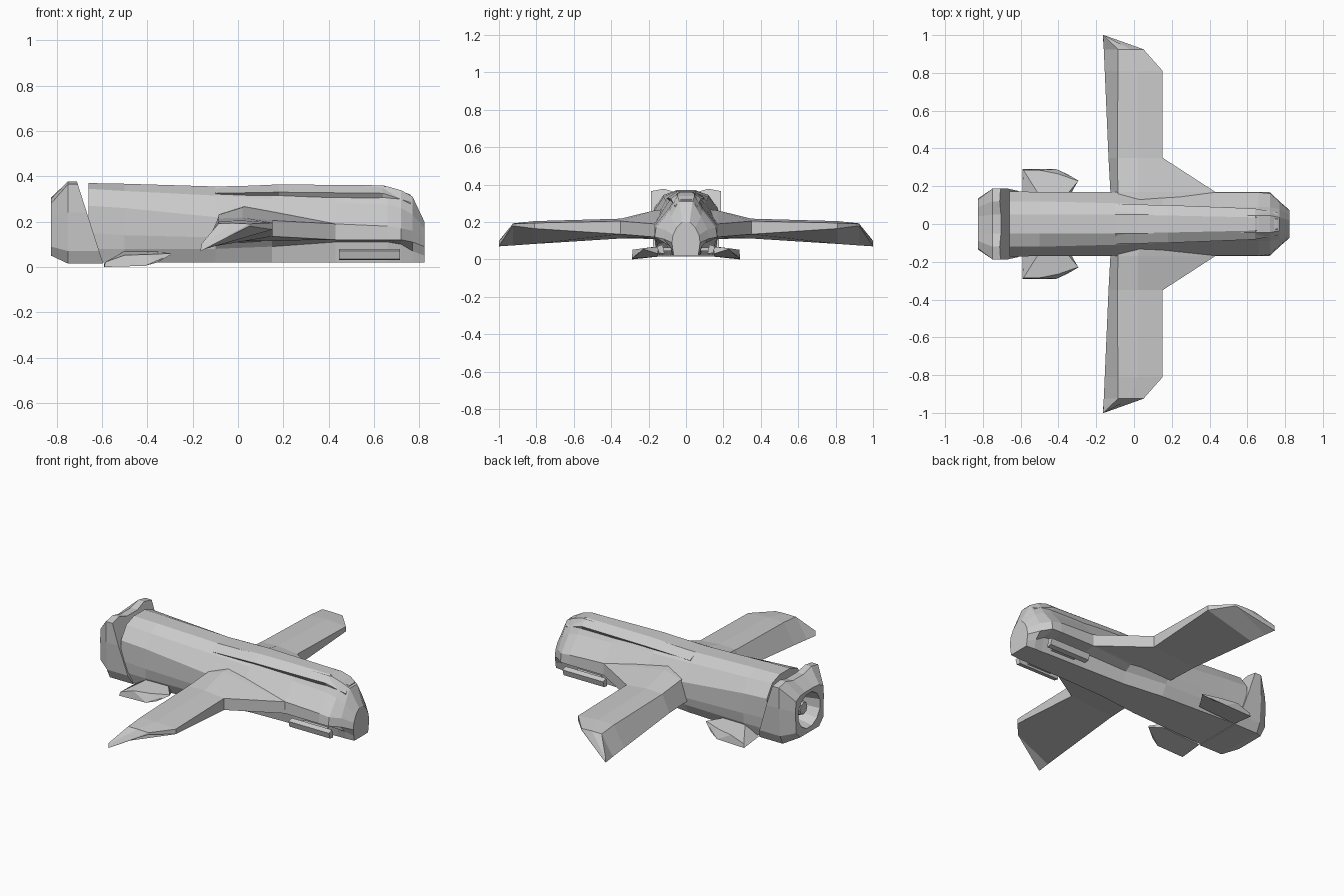
import bpy, bmesh, math


def loft(name, rings, mirror=False):
    """Skin a list of equal-length point rings, cap the ends, optionally mirror over y."""
    bm = bmesh.new()
    vs = [[bm.verts.new(p) for p in r] for r in rings]
    n = len(rings[0])
    for a, b in zip(vs, vs[1:]):
        for i in range(n):
            j = (i + 1) % n
            bm.faces.new((a[i], a[j], b[j], b[i]))
    bm.faces.new(vs[0])
    bm.faces.new(vs[-1])
    bmesh.ops.remove_doubles(bm, verts=bm.verts, dist=0.0005)
    bmesh.ops.recalc_face_normals(bm, faces=bm.faces)
    me = bpy.data.meshes.new(name)
    bm.to_mesh(me)
    bm.free()
    ob = bpy.data.objects.new(name, me)
    bpy.context.collection.objects.link(ob)
    if mirror:
        m = ob.modifiers.new("Mirror", "MIRROR")
        m.use_axis = (False, True, False)
        m.use_mirror_merge = False
    return ob


def ring(x, half, shear=0.0):
    """Full cross-section at x from a half profile (y, z) running bottom to top."""
    pts = half + [(-y, z) for y, z in reversed(half)]
    return [(x - shear * z, y, z) for y, z in pts]


# Fuselage: belly edge, lower side, chine, upper side, shoulder, spine edge
loft("fuselage", [
    ring(-0.66, [(.15, .02), (.165, .08), (.172, .15), (.172, .27), (.12, .345), (.05, .37)]),
    ring(-0.50, [(.14, .02), (.165, .08), (.170, .14), (.170, .26), (.12, .335), (.05, .367)]),
    ring(-0.10, [(.12, .02), (.155, .08), (.170, .13), (.168, .22), (.11, .315), (.05, .355)]),
    ring(0.15, [(.09, .02), (.11, .09), (.170, .125), (.168, .20), (.10, .30), (.05, .360)]),
    ring(0.43, [(.08, .02), (.09, .11), (.170, .12), (.168, .19), (.09, .285), (.045, .356)]),
    ring(0.66, [(.075, .02), (.09, .11), (.170, .12), (.168, .18), (.09, .275), (.045, .355)]),
    ring(0.72, [(.07, .02), (.09, .10), (.168, .12), (.160, .17), (.09, .26), (.045, .338)]),
    ring(0.77, [(.07, .02), (.085, .07), (.120, .11), (.115, .16), (.08, .23), (.035, .310)]),
    ring(0.822, [(.065, .02), (.07, .05), (.075, .09), (.070, .13), (.05, .17), (.02, .20)]),
])

# Raised fairing along the back
loft("dorsal_fairing", [
    ring(-0.10, [(.09, .315), (.105, .325), (.05, .352)]),
    ring(0.18, [(.08, .31), (.100, .330), (.045, .364)]),
    ring(0.64, [(.07, .30), (.082, .325), (.035, .360)]),
    ring(0.76, [(.05, .25), (.060, .285), (.025, .320)]),
])

# Tail collar with a sloping front edge, raised top corners and a hollow nozzle
collar = [(.15, .015), (.175, .07), (.187, .24), (.187, .365), (.12, .378), (.05, .358)]
rear = [(.09, .05), (.13, .09), (.135, .22), (.13, .28), (.09, .30), (.04, .305)]


def hole(r):
    return [(r * math.sin(math.radians(15 + 30 * i)),
             .18 - r * math.cos(math.radians(15 + 30 * i))) for i in range(6)]


loft("tail_collar", [
    ring(-0.59, collar, 0.32),
    ring(-0.75, collar),
    ring(-0.825, rear),
    ring(-0.822, hole(.105)),
    ring(-0.72, hole(.085)),
])

# Engine core inside the nozzle
bpy.ops.mesh.primitive_cone_add(vertices=8, radius1=.065, radius2=.035, depth=.07,
                                location=(-0.75, 0, .18), rotation=(0, -math.pi / 2, 0))
bpy.context.object.name = "engine_core"

# Wings: leading edge top/bottom, two crown points, drooped trailing edge
wing = [
    (.12, [(.46, .19), (.46, .12), (-.11, .10), (-.08, .235), (.03, .268)]),
    (.17, [(.43, .19), (.43, .12), (-.125, .11), (-.085, .23), (.02, .262)]),
    (.35, [(.152, .205), (.152, .135), (-.135, .112), (-.088, .214), (.02, .218)]),
    (.81, [(.152, .195), (.152, .165), (-.155, .083), (-.085, .202), (.02, .205)]),
    (.925, [(.05, .190), (.05, .180), (-.160, .075), (-.085, .192), (-.02, .193)]),
    (1.0, [(-.160, .075), (-.160, .072), (-.165, .07), (-.163, .10), (-.160, .095)]),
]
loft("wing", [[(x, y, z) for x, z in pts] for y, pts in wing], mirror=True)

# Tail fins low on each side
fin = [(-.59, .29, .0), (-.41, .29, .005), (-.355, .265, .02), (-.295, .23, .055),
       (-.34, .15, .03), (-.59, .15, .015)]
fin_top = [(-.585, .285, .022), (-.50, .285, .052), (-.40, .265, .055), (-.295, .228, .06),
           (-.36, .15, .068), (-.50, .15, .07)]
loft("tail_fin", [fin, fin_top], mirror=True)

# Side pods tucked under the nose overhang
pod = [(.115, .03), (.145, .035), (.155, .07), (.125, .08)]
loft("nose_pod", [[(x, y, z) for y, z in pod] for x in (.445, .715)], mirror=True)

# Struts joining the pods to the hull
strut = [(.07, .045), (.12, .045), (.12, .065), (.07, .065)]
loft("pod_strut", [[(x, y, z) for y, z in strut] for x in (.50, .66)], mirror=True)
